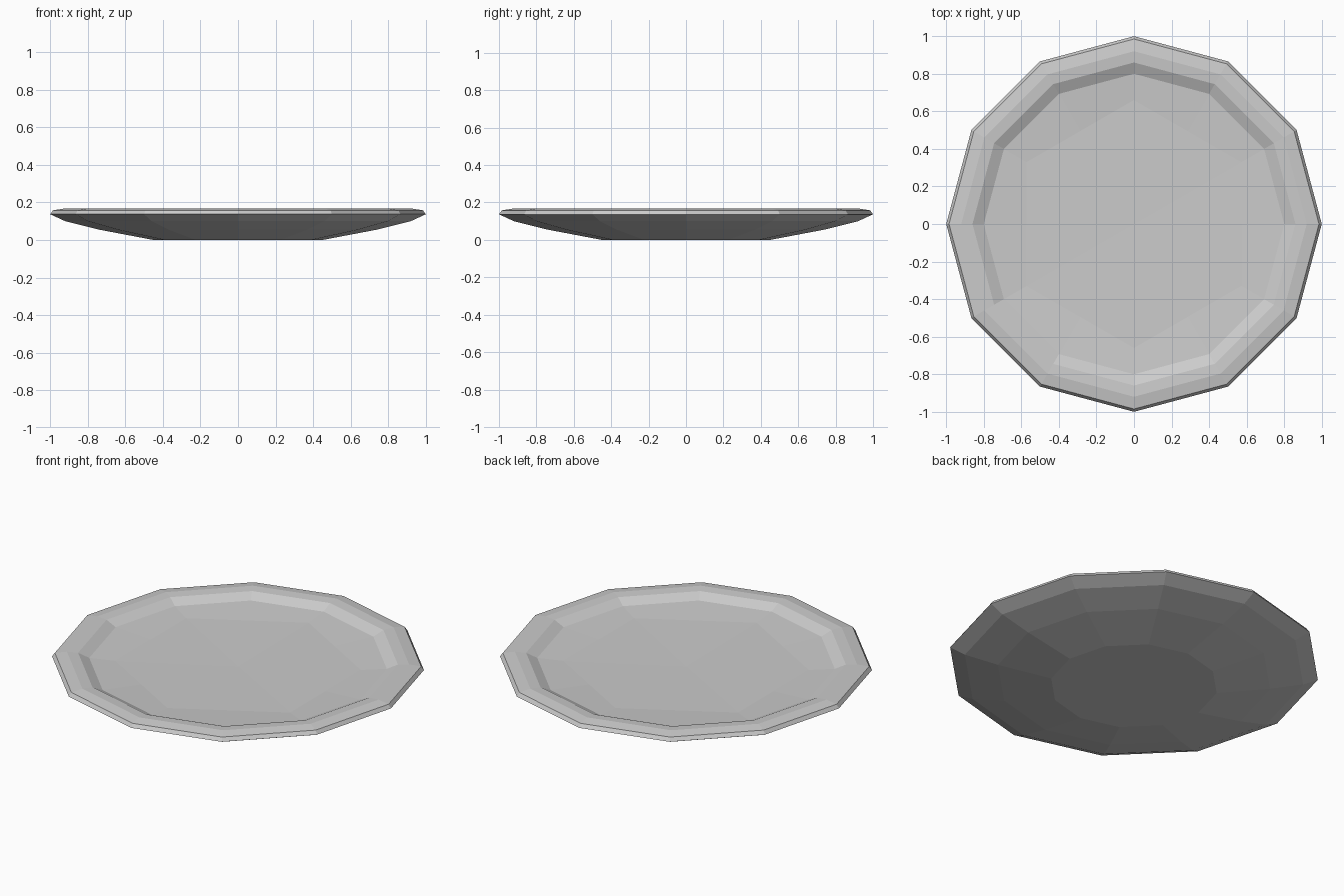
import bpy, bmesh
from math import cos, sin, pi

cube = bpy.data.objects.get("Cube")
if cube:
    bpy.data.objects.remove(cube)

SIDES = 12

grey = bpy.data.materials.new("plain_grey")
grey.use_nodes = True
colour = (0.6, 0.6, 0.6, 1)
grey.diffuse_color = colour
grey.node_tree.nodes["Principled BSDF"].inputs["Base Color"].default_value = colour

# Profile of the dish from the foot, around the rim, to the floor: radius, height
profile = [(0.45, 0), (0.74, 0.055), (0.92, 0.1), (1, 0.137),
           (0.985, 0.158), (0.92, 0.168), (0.86, 0.164),
           (0.8, 0.136), (0.66, 0.124)]
FLOOR = len(profile) - 1

bm = bmesh.new()
rings = []
for k, (r, z) in enumerate(profile):
    ring = []
    for i in range(SIDES):
        # The floor edge is a hexagon, so every second point is an edge midpoint
        radius = r * cos(pi / 6) if k == FLOOR and i % 2 == 0 else r
        a = 2 * pi * i / SIDES
        ring.append(bm.verts.new((radius * cos(a), radius * sin(a), z)))
    rings.append(ring)

# Walls between neighbouring rings
for low, high in zip(rings, rings[1:]):
    for i in range(SIDES):
        j = (i + 1) % SIDES
        bm.faces.new((low[i], low[j], high[j], high[i]))

# Flat foot and slightly dished floor
bm.faces.new(rings[0][::-1])
centre = bm.verts.new((0, 0, 0.118))
for i in range(SIDES):
    bm.faces.new((rings[-1][i], rings[-1][(i + 1) % SIDES], centre))
bmesh.ops.recalc_face_normals(bm, faces=bm.faces)

mesh = bpy.data.meshes.new("plate")
bm.to_mesh(mesh)
bm.free()
mesh.materials.append(grey)
plate = bpy.data.objects.new("plate", mesh)
bpy.context.collection.objects.link(plate)
